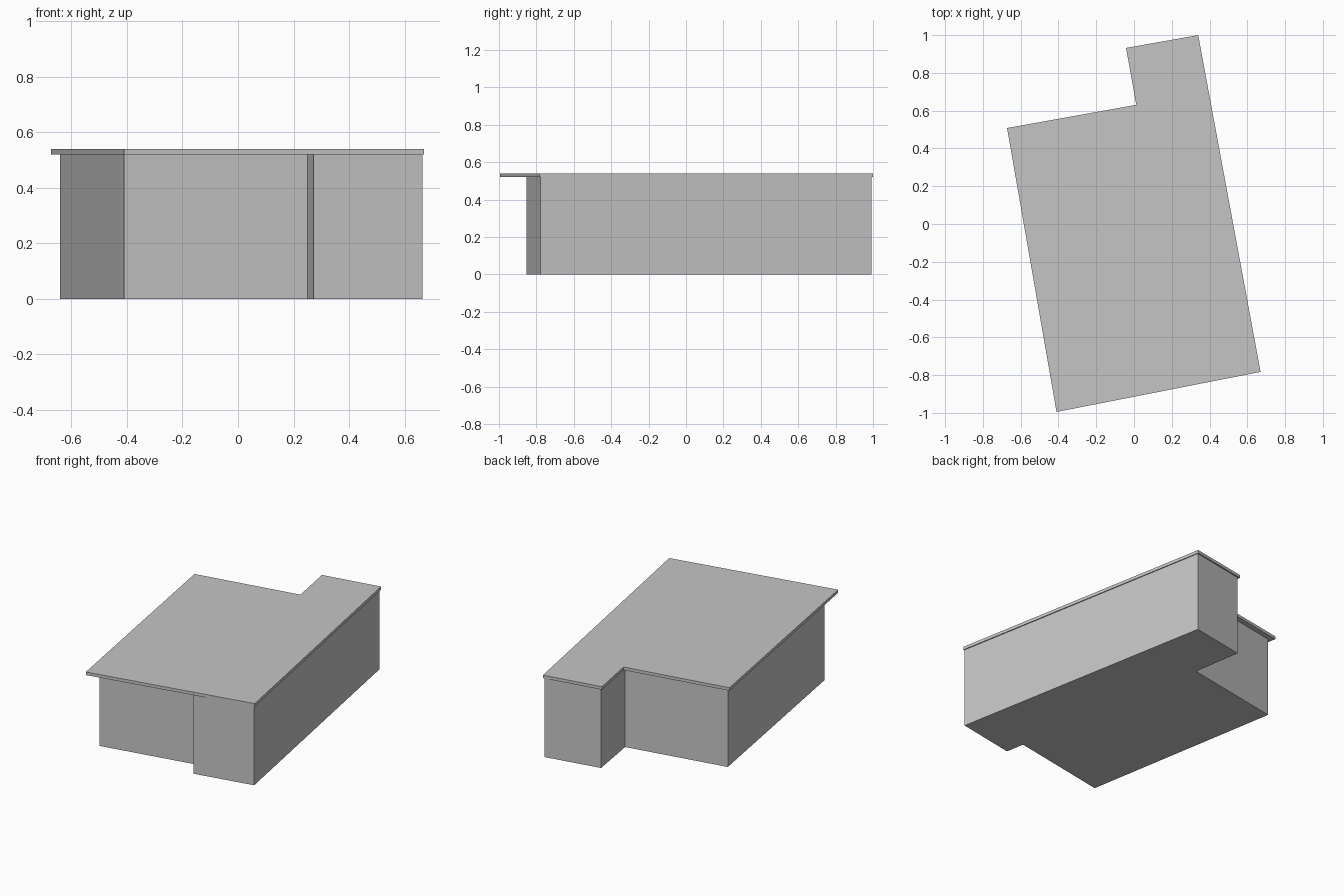
import bpy
import bmesh

cube = bpy.data.objects.get("Cube")
if cube:
    bpy.data.objects.remove(cube, do_unlink=True)

GREY = (0.56, 0.56, 0.56, 1.0)
grey = bpy.data.materials.new("plain grey")
grey.use_nodes = True
grey.diffuse_color = GREY
grey.node_tree.nodes["Principled BSDF"].inputs["Base Color"].default_value = GREY


def slab(name, outline, bottom, top):
    """Extrude a plan outline into a closed solid."""
    bm = bmesh.new()
    base = bm.faces.new([bm.verts.new((x, y, bottom)) for x, y in outline])
    result = bmesh.ops.extrude_face_region(bm, geom=[base], use_keep_orig=True)
    raised = [v for v in result["geom"] if isinstance(v, bmesh.types.BMVert)]
    bmesh.ops.translate(bm, verts=raised, vec=(0, 0, top - bottom))
    bmesh.ops.recalc_face_normals(bm, faces=bm.faces)
    mesh = bpy.data.meshes.new(name)
    bm.to_mesh(mesh)
    bm.free()
    mesh.materials.append(grey)
    obj = bpy.data.objects.new(name, mesh)
    bpy.context.collection.objects.link(obj)
    return obj


EAVES = 0.52

# Walls: a main block with a rear wing and a recessed porch at the front
slab("walls", [
    (-0.41, -0.853), (0.25, -0.73), (0.272, -0.853), (0.663, -0.779),
    (0.336, 0.992), (-0.03, 0.925), (0.022, 0.601), (-0.64, 0.48),
], 0, EAVES)

# Flat roof overhanging the walls and covering the porch
slab("roof", [
    (-0.41, -0.995), (0.67, -0.783), (0.34, 1.0),
    (-0.042, 0.932), (0.012, 0.631), (-0.672, 0.508),
], EAVES, 0.54)
